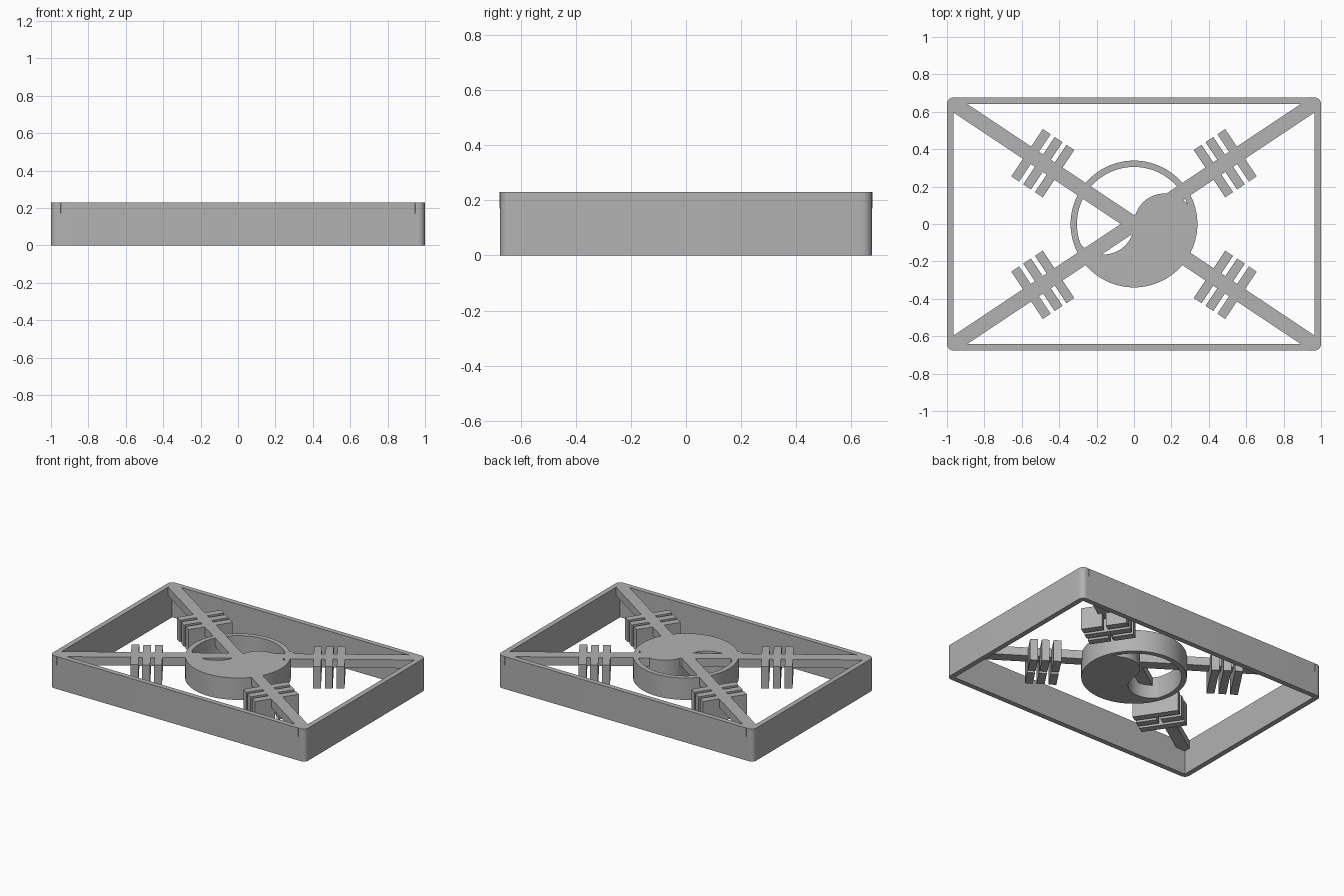
import bpy, bmesh
from math import atan2, cos, sin, pi, radians
from mathutils import Matrix, Vector

cube = bpy.data.objects.get("Cube")
if cube:
    bpy.data.objects.remove(cube, do_unlink=True)

TOP = 0.23
LOW = 0.075            # underside of disc and slats
HX, HY, WALL = 1.0, 0.677, 0.036
TILT = atan2(2, 3)

grey = bpy.data.materials.new("plain grey")
grey.use_nodes = True
colour = (0.445, 0.445, 0.445, 1)
grey.diffuse_color = colour
grey.node_tree.nodes["Principled BSDF"].inputs["Base Color"].default_value = colour


def arc(cx, cy, r, a0, a1, n):
    return [(cx + r * cos(a0 + (a1 - a0) * i / n),
             cy + r * sin(a0 + (a1 - a0) * i / n)) for i in range(n + 1)]


def circle(r, n=96):
    return arc(0, 0, r, 0, 2 * pi, n)[:-1]


def rect(x0, x1, y0, y1):
    return [(x0, y0), (x1, y0), (x1, y1), (x0, y1)]


def turned(points, angle):
    m = Matrix.Rotation(angle, 2)
    return [tuple(m @ Vector(p)) for p in points]


def plate(name, outlines, z0, z1):
    """Extrude filled outlines; an outline inside another is a hole."""
    curve = bpy.data.curves.new(name + "_outline", "CURVE")
    curve.dimensions = "2D"
    curve.fill_mode = "BOTH"
    curve.extrude = (z1 - z0) / 2
    for pts in outlines:
        s = curve.splines.new("POLY")
        s.points.add(len(pts) - 1)
        for p, (x, y) in zip(s.points, pts):
            p.co = (x, y, 0, 1)
        s.use_cyclic_u = True
    temp = bpy.data.objects.new(name + "_temp", curve)
    bpy.context.collection.objects.link(temp)
    bpy.context.view_layer.update()
    mesh = bpy.data.meshes.new_from_object(
        temp.evaluated_get(bpy.context.evaluated_depsgraph_get()))
    bpy.data.objects.remove(temp, do_unlink=True)
    bpy.data.curves.remove(curve)

    bm = bmesh.new()
    bm.from_mesh(mesh)
    bmesh.ops.remove_doubles(bm, verts=bm.verts, dist=1e-5)
    bmesh.ops.recalc_face_normals(bm, faces=bm.faces)
    bmesh.ops.translate(bm, verts=bm.verts, vec=(0, 0, (z0 + z1) / 2))
    bm.to_mesh(mesh)
    bm.free()
    mesh.name = name
    mesh.materials.clear()
    mesh.materials.append(grey)
    obj = bpy.data.objects.new(name, mesh)
    bpy.context.collection.objects.link(obj)
    bpy.ops.object.select_all(action="DESELECT")
    obj.select_set(True)
    bpy.context.view_layer.objects.active = obj
    bpy.ops.object.shade_smooth_by_angle(angle=radians(30))
    return obj


# Outer frame with rounded corners
R = 0.036
outer = []
for k, (sx, sy) in enumerate([(1, 1), (-1, 1), (-1, -1), (1, -1)]):
    outer += arc(sx * (HX - R), sy * (HY - R), R, k * pi / 2, (k + 1) * pi / 2, 8)
inner = rect(-HX + WALL, HX - WALL, -HY + WALL, HY - WALL)
plate("frame", [outer, inner], 0, TOP)

# Central ring and the swirl-shaped half filling it
plate("ring", [circle(0.339), circle(0.305)], LOW, TOP)
r = 0.163
swirl = (arc(0, 0, 2 * r, pi, 2 * pi, 48)
         + arc(r, 0, r, 0, pi, 32)[1:]
         + arc(-r, 0, r, 0, -pi, 32)[1:-1])
plate("swirl", [swirl], LOW, TOP)

# Shallow diagonal struts between opposite corners
for name, side in (("rising_strut", 1), ("falling_strut", -1)):
    bar = rect(-1.165, 1.165, -0.039, 0.039)
    plate(name, [turned(bar, side * TILT)], 0.17, TOP)

# Slat groups: each slat, from inside out, is whole or split in the middle
UNIT = 0.0253
groups = {
    "back_right": (pi - TILT, (False, False, False)),
    "back_left": (TILT, (True, False, True)),
    "front_right": (pi + TILT, (False, True, False)),
    "front_left": (-TILT, (True, True, True)),
}
for corner, (angle, splits) in groups.items():
    for i, split in enumerate(splits):
        mid = 0.586 + (i - 1) * 3 * UNIT
        a, b, end = mid - UNIT, mid + UNIT, 6 * UNIT
        if split:
            shapes = [rect(a, b, -end, -UNIT / 2), rect(a, b, UNIT / 2, end)]
        else:
            shapes = [rect(a, b, -end, end)]
        plate(f"{corner}_slat_{i + 1}", [turned(s, angle) for s in shapes], LOW, TOP)
